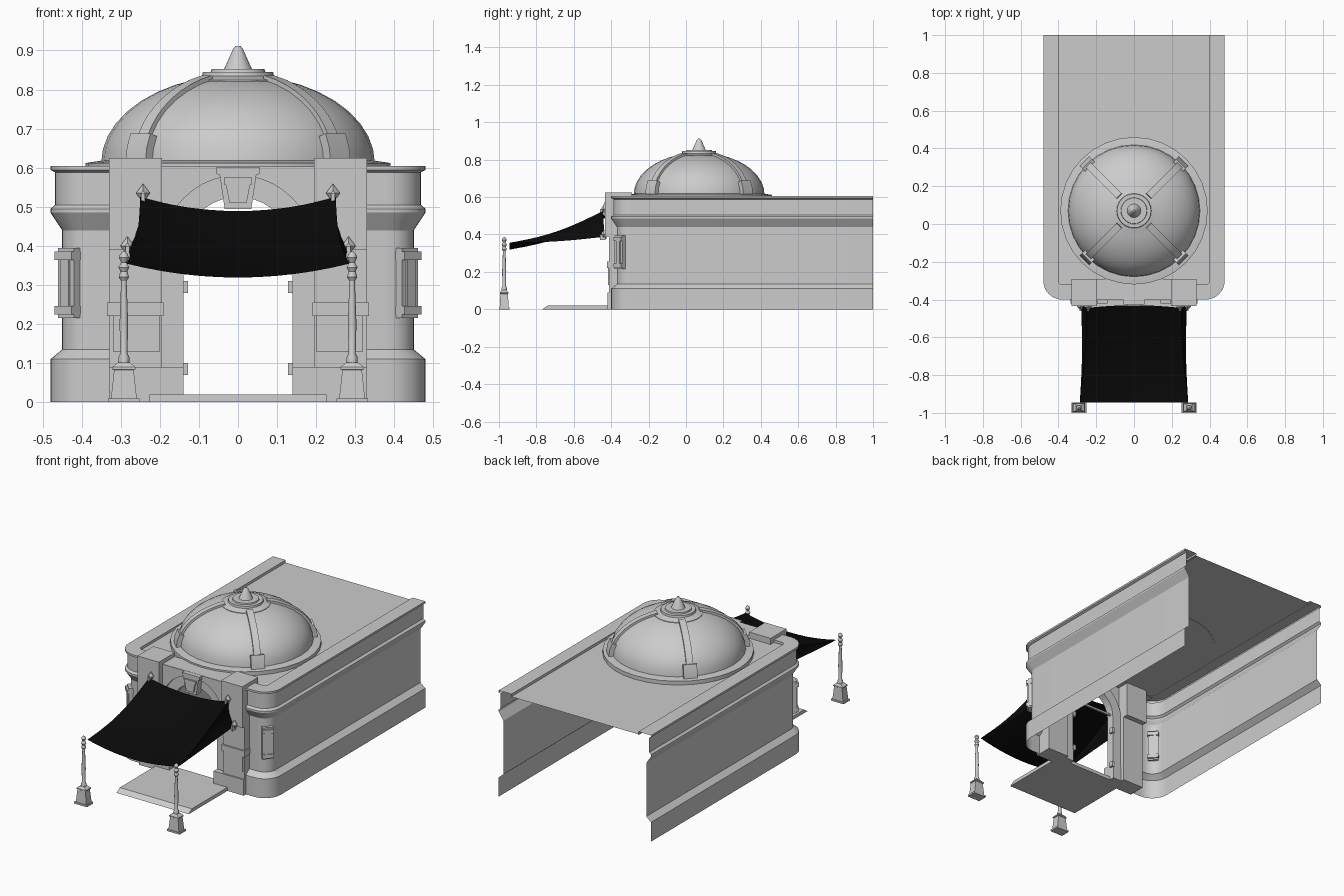
import bpy, bmesh
from math import sin, cos, pi, radians
from mathutils import Matrix, Vector

if "Cube" in bpy.data.objects:
    bpy.data.objects.remove(bpy.data.objects["Cube"])


def finish(name, bm, mirror=False, smooth=True, recalc=True):
    if recalc:
        bmesh.ops.recalc_face_normals(bm, faces=bm.faces)
    me = bpy.data.meshes.new(name)
    bm.to_mesh(me)
    bm.free()
    ob = bpy.data.objects.new(name, me)
    bpy.context.collection.objects.link(ob)
    if smooth:
        bpy.ops.object.select_all(action='DESELECT')
        ob.select_set(True)
        bpy.context.view_layer.objects.active = ob
        bpy.ops.object.shade_smooth_by_angle(angle=radians(30))
    if mirror:
        ob.modifiers.new("Mirror", 'MIRROR')
    return ob


def loft(name, rows, closed=False, caps=False, **kw):
    """Skin quads between rows of points."""
    bm = bmesh.new()
    vs = [[bm.verts.new(p) for p in r] for r in rows]
    n = len(rows[0])
    for a, b in zip(vs, vs[1:]):
        for j in range(n if closed else n - 1):
            k = (j + 1) % n
            bm.faces.new((a[j], a[k], b[k], b[j]))
    if caps:
        bm.faces.new(vs[0])
        bm.faces.new(vs[-1])
    bmesh.ops.remove_doubles(bm, verts=bm.verts, dist=1e-5)
    return finish(name, bm, **kw)


def box(name, x, y, z, mirror=False):
    rows = [[(x[0], y[0], h), (x[1], y[0], h), (x[1], y[1], h), (x[0], y[1], h)] for h in z]
    return loft(name, rows, True, True, mirror=mirror, smooth=False)


def lathe(name, prof, cx, cy, n, mirror=False):
    rows = [[(cx + r * cos(2 * pi * i / n), cy + r * sin(2 * pi * i / n), z) for i in range(n)]
            for r, z in prof]
    return loft(name, rows, True, True, mirror=mirror)


# Side walls: moulded profile (offset, height) swept round the front corners
prof = [(0, 0), (0, .11), (-.03, .135), (-.03, .44), (0, .485), (0, .495), (-.012, .505),
        (-.012, .588), (0, .594), (0, .605), (-.08, .605), (-.08, .585)]
rows = [[(.48 + d, 1, z) for d, z in prof]]
for i in range(9):
    a = -pi / 2 * i / 8
    rows.append([(.38 + (.1 + d) * cos(a), -.3 + (.1 + d) * sin(a), z) for d, z in prof])
rows.append([(.29, -.4 - d, z) for d, z in prof])
loft("side_wall", rows, mirror=True, recalc=False)
loft("roof", [[(-.405, 1, .59), (-.405, -.38, .59)], [(.405, 1, .59), (.405, -.38, .59)]],
     recalc=False, smooth=False)

# Portal pilasters with bands
box("pilaster_upper", (.195, .33), (-.433, -.29), (.39, .625), True)
box("pilaster_lower", (.195, .33), (-.412, -.32), (0, .39), True)
box("pilaster_band", (.19, .335), (-.422, -.36), (.22, .255), True)
box("pilaster_panel", (.2, .32), (-.417, -.40), (.13, .22), True)
box("pilaster_foot", (.14, .33), (-.42, -.34), (0, .09), True)
box("portal_top", (-.2, .2), (-.40, -.29), (.588, .603))

# Arched doorway
CZ = .385
arc = [pi * i / 20 for i in range(21)]
loft("arch_spandrel", [[(.195 * cos(a), y, z) for y, z in
     ((-.403, CZ + .195 * sin(a)), (-.403, .602), (-.36, .602), (-.36, CZ + .195 * sin(a)))]
     for a in arc], True, True)
ends = [(1, 0, -CZ)] + [(cos(a), sin(a), 0) for a in arc] + [(-1, 0, -CZ)]
loft("door_arch", [[(r * c, y, CZ + r * s + o) for r, y in
     ((.14, -.39), (.198, -.39), (.198, -.345), (.14, -.345))] for c, s, o in ends], True, True)
box("transom_bar", (-.14, .14), (-.37, -.36), (.395, .405))
for z in (.07, .28):
    box("door_hinge", (.128, .145), (-.36, -.335), (z, z + .03), True)

# Keystone with a raised inner panel
for nm, k, y, z0, z1 in (("keystone", 1, -.425, .495, .602), ("keystone_panel", .65, -.435, .51, .575)):
    loft(nm, [[(-w * k, y, z), (w * k, y, z), (w * k, -.38, z), (-w * k, -.38, z)]
              for w, z in ((.034, z0), (.047, z1 - .02), (.055, z1 - .018), (.055, z1))],
         True, True, smooth=False)

# Corner wall lights, turned 45 degrees
turn = Matrix.Translation((.43, -.35, .305)) @ Matrix.Rotation(radians(45), 4, 'Z')
bm = bmesh.new()
for w, d, h, z in ((.058, .03, .18, 0), (.06, .05, .022, .07), (.06, .05, .022, -.07), (.03, .042, .13, 0)):
    bmesh.ops.create_cube(bm, size=1, matrix=turn @ Matrix.Translation((0, 0, z))
                          @ Matrix.Diagonal((w, d, h, 1)))
finish("wall_light", bm, mirror=True, smooth=False)

# Dome with base ring and finial
DY, DZ, DR, DH = .07, .612, .35, .225
lathe("dome_ring", [(.355, .588), (.39, .588), (.39, .612), (.35, .618)], 0, DY, 32)
lathe("dome", [(DR * cos(a), DZ + DH * sin(a)) for a in [pi / 2 * i / 10 for i in range(10)]], 0, DY, 32)
lathe("dome_cap", [(.127, .80), (.127, .824), (.092, .834), (.09, .845), (.07, .845), (.068, .852),
                   (.036, .852), (.033, .858), (.012, .905), (.006, .912)], 0, DY, 24)


# Four diagonal ribs, each with a wider foot
def rib(name, ang, p0, p1, w, t, n):
    u, v = Vector((cos(ang), sin(ang), 0)), Vector((-sin(ang), cos(ang), 0))
    rows = []
    for i in range(n + 1):
        p = radians(p0 + (p1 - p0) * i / n)
        rows.append([u * (DR + o) * cos(p) + v * s + Vector((0, DY, DZ + (DH + o) * sin(p)))
                     for o, s in ((-.015, -w), (t, -w), (t, w), (-.015, w))])
    loft(name, rows, True, True)


for q in range(4):
    rib("dome_rib", pi / 4 + q * pi / 2, 4, 72, .018, .011, 10)
    rib("rib_foot", pi / 4 + q * pi / 2, 1, 18, .036, .021, 2)

# Entrance ramp
loft("ramp", [[(x, -.768, 0), (x, -.74, .02), (x, -.37, .02), (x, -.37, 0)] for x in (-.227, .227)],
     True, True, smooth=False)

# Canopy posts
PX, PY = .292, -.972
loft("post_base", [[(PX + i * a, PY + j * b, z) for i, j in ((-1, -1), (1, -1), (1, 1), (-1, 1))]
     for a, b, z in ((.04, .028, 0), (.04, .028, .01), (.033, .024, .01), (.025, .02, .082),
                     (.03, .023, .084), (.03, .023, .09), (.014, .014, .102))],
     True, True, mirror=True, smooth=False)
lathe("post_pole", [(.014, .1), (.014, .115), (.009, .125), (.011, .2), (.007, .31), (.013, .32),
                    (.009, .335), (.014, .345), (.007, .358), (.013, .37), (.009, .38), (.002, .386)],
      PX, PY, 12, True)

# Diamond hooks on the portal
for x, z in ((.243, .535), (.283, .40)):
    loft("canopy_hook", [[(x + a * k, y, z + b * k) for a, b in ((-.018, 0), (0, -.024), (.018, 0), (0, .024))]
         for y, k in ((-.425, 1), (-.44, 1), (-.452, .3))], True, True, mirror=True, smooth=False)
    box("hook_peg", (x - .005, x + .005), (-.46, -.43), (z - .03, z), True)

# Sagging cloth canopy: main sheet plus tapering side flaps
rows = []
for i in range(17):
    t = i / 16
    y = -.445 - .5 * t
    hx, hz = .25 + .037 * t - .008 * sin(pi * t), .525 - .17 * t - .025 * sin(pi * t)
    lx, lz = .28 + .007 * t - .008 * sin(pi * t), .388 - .033 * t - .008 * sin(pi * t)
    right = []
    for k in range(5):
        f = k / 4
        right.append((lx + (hx - lx) * f - .012 * sin(pi * f) * (1 - t),
                      y + .01 * (1 - f) * (1 - t), lz + (hz - lz) * f))
    main = [(hx * c, y + .015 * (1 - c * c) * (1 - t), hz - .036 * (1 - c * c))
            for c in [1 - j / 6 for j in range(1, 12)]]
    rows.append(right + main + [(-p[0], p[1], p[2]) for p in reversed(right)])
canopy = loft("canopy", [r[::-1] for r in rows][::-1], recalc=False)
mat = bpy.data.materials.new("black_cloth")
mat.diffuse_color = (.003, .003, .003, 1)
mat.use_nodes = True
mat.node_tree.nodes["Principled BSDF"].inputs["Base Color"].default_value = mat.diffuse_color
canopy.data.materials.append(mat)
